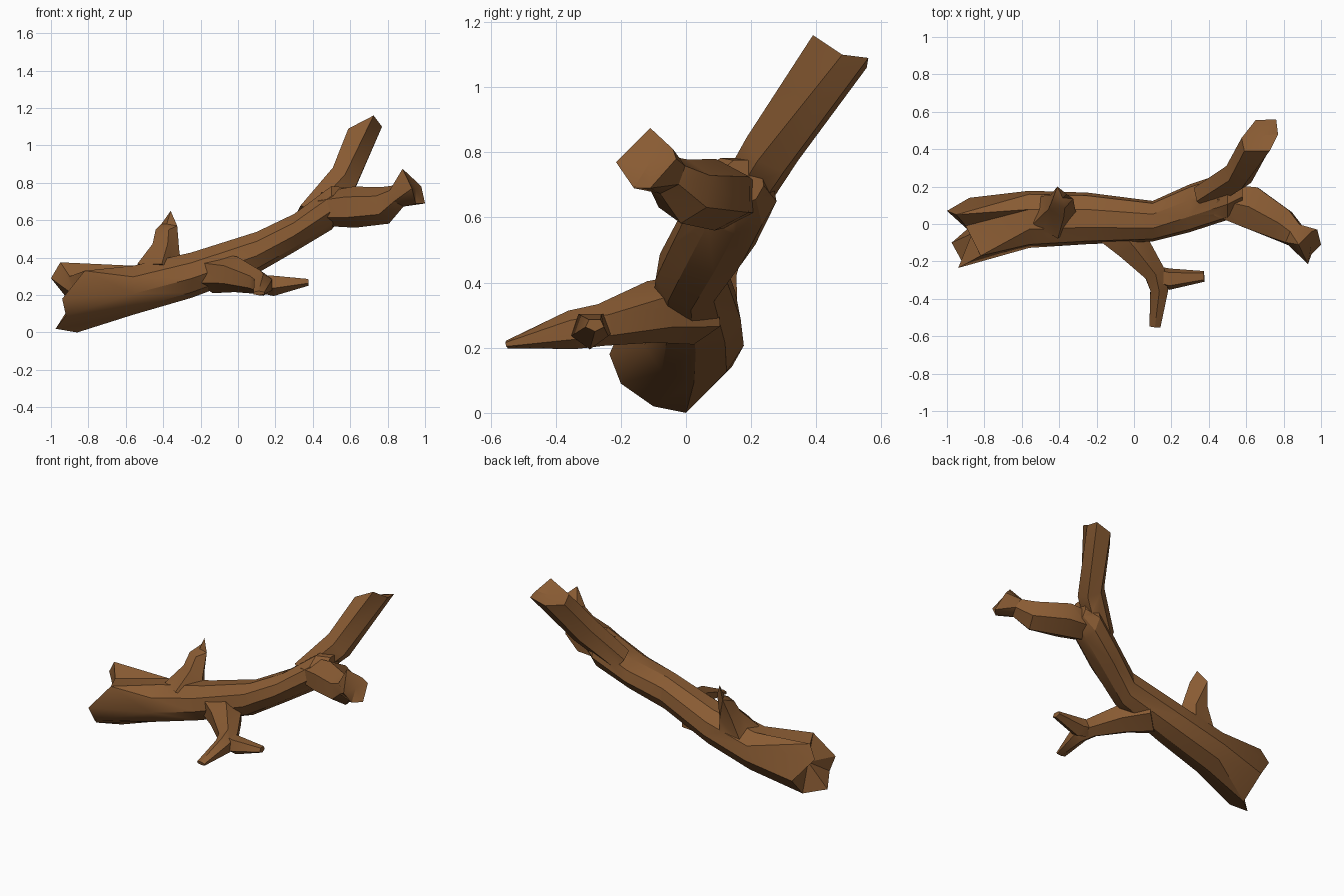
import bpy, bmesh, math
from mathutils import Vector as V

if "Cube" in bpy.data.objects:
    bpy.data.objects.remove(bpy.data.objects["Cube"])

wood = bpy.data.materials.new("brown wood")
wood.diffuse_color = (0.25, 0.105, 0.033, 1)
wood.use_nodes = True
wood.node_tree.nodes["Principled BSDF"].inputs["Base Color"].default_value = wood.diffuse_color


def ring(c, t, w, h, n):
    """Ellipse of n points around c, facing along t."""
    side = t.cross(V((0, 0, 1))).normalized()
    up = side.cross(t).normalized()
    return [c - up * h * math.cos(a) - side * w * math.sin(a)
            for a in (2 * math.pi * i / n for i in range(n))]


def align(prev, cur):
    """Pick the rotation / direction of cur that best follows prev."""
    n = len(cur)
    options = [d[s:] + d[:s] for d in (cur, cur[::-1]) for s in range(n)]
    return min(options, key=lambda o: sum((a - b).length_squared for a, b in zip(prev, o)))


def limb(name, path, n, first=None, last=None, facing=None, inset=0.0):
    """Loft a limb along (x, y, z, half width, half height) stations with optional broken ends."""
    cs = [V(p[:3]) for p in path]
    rings = []
    for i, p in enumerate(path):
        t = facing or (cs[min(i + 1, len(cs) - 1)] - cs[max(i - 1, 0)]).normalized()
        rings.append(ring(cs[i], t, p[3], p[4], n))
    if first:
        rings.insert(0, [V(p) for p in first])
    if last:
        rings.append([V(p) for p in last])
    for i in range(1, len(rings)):
        rings[i] = align(rings[i - 1], rings[i])
    bm = bmesh.new()
    vs = [[bm.verts.new(p) for p in r] for r in rings]
    for a, b in zip(vs, vs[1:]):
        for i in range(n):
            j = (i + 1) % n
            bm.faces.new((a[i], a[j], b[j], b[i]))
    for r, push in ((vs[0], inset), (vs[-1], 0)):
        mid = bm.verts.new(sum((v.co for v in r), V()) / n + V((push, 0, 0)))
        for i in range(n):
            bm.faces.new((r[i], r[(i + 1) % n], mid))
    bmesh.ops.triangulate(bm, faces=bm.faces[:])
    bmesh.ops.recalc_face_normals(bm, faces=bm.faces[:])
    me = bpy.data.meshes.new(name)
    bm.to_mesh(me)
    bm.free()
    me.materials.append(wood)
    ob = bpy.data.objects.new(name, me)
    bpy.context.collection.objects.link(ob)
    return ob


# main log with a jagged broken end on the left
trunk = limb("driftwood_log", [
    (-0.56, 0.025, 0.23, 0.155, 0.135),
    (-0.25, 0.03, 0.31, 0.14, 0.125),
    (0.10, 0.015, 0.43, 0.11, 0.115),
    (0.30, 0.085, 0.535, 0.13, 0.105),
    (0.50, 0.15, 0.67, 0.13, 0.12),
    (0.58, 0.17, 0.71, 0.07, 0.07)], 9, facing=V((1, 0, 0)), inset=0.05,
    first=[(-.86, 0, 0), (-.975, -.1, .02), (-.92, -.2, .09), (-.94, -.235, .18),
           (-.82, -.17, .33), (-.9, -.01, .30), (-.95, .05, .375), (-1.0, .07, .29),
           (-.88, .14, .14)])

# fork rising to the back
upper = limb("upper_branch", [
    (0.38, 0.15, 0.62, 0.08, 0.08),
    (0.56, 0.265, 0.81, 0.085, 0.095)], 6,
    last=[(.725, .39, 1.16), (.77, .48, 1.10), (.76, .56, 1.09),
          (.65, .555, 1.06), (.575, .46, 1.05), (.59, .39, 1.09)])

# fork reaching right and forward
right = limb("right_branch", [
    (0.45, 0.13, 0.66, 0.10, 0.09),
    (0.62, 0.09, 0.67, 0.13, 0.11),
    (0.79, -0.005, 0.68, 0.10, 0.10),
    (0.86, -0.06, 0.73, 0.07, 0.065)], 6,
    last=[(.88, -.11, .875), (.95, -.04, .81), (.98, -.03, .78),
          (1.0, -.11, .69), (.95, -.16, .69), (.93, -.215, .77)])

# short broken stub on top
stub = limb("top_stub", [
    (-0.42, 0.05, 0.32, 0.13, 0.14),
    (-0.39, 0.10, 0.45, 0.08, 0.07)], 5,
    last=[(-.36, .16, .65), (-.325, .135, .57), (-.37, .085, .55),
          (-.44, .12, .55), (-.41, .20, .58)])

# side branch at the front, split into two twigs
side = limb("side_branch", [
    (-0.13, 0.02, 0.32, 0.14, 0.11),
    (-0.01, -0.11, 0.31, 0.105, 0.095),
    (0.11, -0.26, 0.27, 0.065, 0.065),
    (0.135, -0.35, 0.255, 0.055, 0.06),
    (0.112, -0.55, 0.21, 0.034, 0.012)], 6)
twig = limb("side_twig", [
    (0.10, -0.27, 0.265, 0.05, 0.05),
    (0.19, -0.295, 0.255, 0.06, 0.06),
    (0.375, -0.28, 0.27, 0.03, 0.02)], 5)

# merge the limbs into one solid piece
bpy.context.view_layer.objects.active = trunk
trunk.select_set(True)
for part in (upper, right, stub, side, twig):
    m = trunk.modifiers.new("join", 'BOOLEAN')
    m.operation, m.solver, m.object = 'UNION', 'EXACT', part
    bpy.ops.object.modifier_apply(modifier=m.name)
    bpy.data.objects.remove(part)
bpy.ops.object.shade_smooth_by_angle(angle=math.radians(30))
